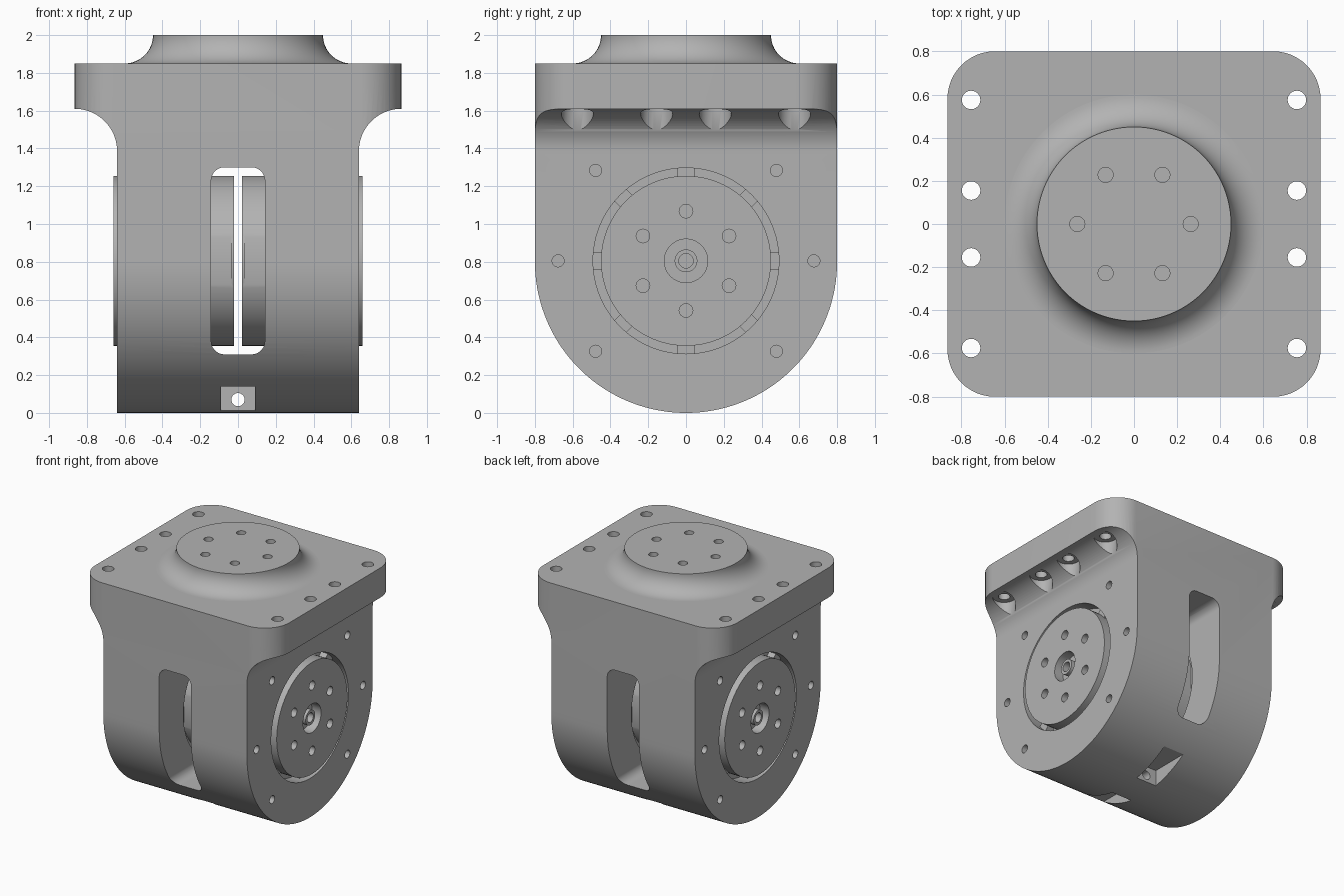
import bpy, bmesh, math
from math import cos, sin, pi, radians
from mathutils import Matrix, Vector

if "Cube" in bpy.data.objects:
    bpy.data.objects.remove(bpy.data.objects["Cube"], do_unlink=True)

grey = bpy.data.materials.new("plain_grey")
grey.use_nodes = True
grey.diffuse_color = (0.45, 0.45, 0.45, 1)
grey.node_tree.nodes["Principled BSDF"].inputs["Base Color"].default_value = (0.45, 0.45, 0.45, 1)

MID = 0.805  # height of the bore axis


def arc(cu, cv, r, a0, a1, n=16):
    return [(cu + r * cos(radians(a0 + (a1 - a0) * i / n)),
             cv + r * sin(radians(a0 + (a1 - a0) * i / n))) for i in range(n + 1)]


def circle(cu, cv, r, n=24):
    return arc(cu, cv, r, 0, 360, n)[:-1]


def round_rect(u0, u1, v0, v1, r, n=12):
    return (arc(u1 - r, v1 - r, r, 0, 90, n) + arc(u0 + r, v1 - r, r, 90, 180, n)
            + arc(u0 + r, v0 + r, r, 180, 270, n) + arc(u1 - r, v0 + r, r, 270, 360, n))


def place(axis, u, v, t):
    return Vector({"x": (t, u, v), "y": (u, t, v), "z": (u, v, t)}[axis])


def finish(name, bm):
    bmesh.ops.recalc_face_normals(bm, faces=bm.faces)
    mesh = bpy.data.meshes.new(name)
    bm.to_mesh(mesh)
    bm.free()
    mesh.materials.append(grey)
    ob = bpy.data.objects.new(name, mesh)
    bpy.context.collection.objects.link(ob)
    return ob


def prisms(name, axis, outlines, lo, hi):
    """Straight extrusions of closed outlines along one axis."""
    bm = bmesh.new()
    for pts in outlines:
        a = [bm.verts.new(place(axis, u, v, lo)) for u, v in pts]
        b = [bm.verts.new(place(axis, u, v, hi)) for u, v in pts]
        bm.faces.new(a)
        bm.faces.new(b[::-1])
        for i in range(len(a)):
            j = (i + 1) % len(a)
            bm.faces.new((a[i], a[j], b[j], b[i]))
    return finish(name, bm)


def lathe(name, axis, profile, centre, closed=False, steps=96):
    """Turn (radius, position) points about an axis."""
    bm = bmesh.new()
    vs = [bm.verts.new(place(axis, r, 0, t)) for r, t in profile]
    es = [bm.edges.new(p) for p in zip(vs, vs[1:])]
    if closed:
        es.append(bm.edges.new((vs[-1], vs[0])))
    bmesh.ops.spin(bm, geom=vs + es, cent=(0, 0, 0), axis=place(axis, 0, 0, 1),
                   angle=2 * pi, steps=steps, use_duplicate=False)
    bmesh.ops.remove_doubles(bm, verts=bm.verts, dist=1e-5)
    bmesh.ops.translate(bm, verts=bm.verts, vec=centre)
    return finish(name, bm)


def boolean(ob, tool, op="DIFFERENCE"):
    mod = ob.modifiers.new("cut", "BOOLEAN")
    mod.operation, mod.solver, mod.object = op, "EXACT", tool
    bpy.context.view_layer.objects.active = ob
    bpy.ops.object.modifier_apply(modifier=mod.name)
    bpy.data.objects.remove(tool, do_unlink=True)


def ring_of(r, count, start, cv=0.0):
    return [(r * cos(radians(start) + 2 * pi * i / count),
             cv + r * sin(radians(start) + 2 * pi * i / count)) for i in range(count)]


# Housing: front outline, rounded plan and U-shaped side outline intersected
half = [(0.64, -0.1)] + arc(0.865, 1.385, 0.225, 180, 90, 20) + [(0.865, 1.85)]
housing = prisms("housing", "y", [half + [(-u, v) for u, v in half[::-1]]], -1, 1)
boolean(housing, prisms("plan", "z", [round_rect(-0.865, 0.865, -0.8005, 0.8005, 0.22)], -1, 3), "INTERSECT")
u_shape = arc(0, 0.8, 0.8, 180, 360, 72) + [(0.8, 2.5), (-0.8, 2.5)]
boolean(housing, prisms("u_shape", "x", [u_shape], -2, 2), "INTERSECT")

# Bore and the slot through front and back
boolean(housing, prisms("bore", "x", [circle(0, MID, 0.492, 96)], -1, 1))
boolean(housing, prisms("slot", "y", [round_rect(-0.142, 0.142, 0.31, 1.3, 0.07)], -1, 1))

# Mounting holes and their counterbores
mounts = [(x, y) for x in (-0.755, 0.755) for y in (-0.575, -0.155, 0.155, 0.575)]
boolean(housing, prisms("mount_holes", "z", [circle(x, y, 0.043) for x, y in mounts], 1.3, 2))
boolean(housing, prisms("counterbores", "z", [circle(x, y, 0.085, 32) for x, y in mounts], 1.3, 1.609))

# Screw holes in the side faces
side_holes = [(s * r * cos(a), MID + r * sin(a)) for s in (-1, 1) for r in (0.677,)
              for a in (-pi / 4, 0, pi / 4)]
for s in (-1, 1):
    lo, hi = sorted((s * 0.52, s * 0.8))
    boolean(housing, prisms("side_holes", "x", [circle(u, v, 0.032) for u, v in side_holes], lo, hi))

# Notches under the front and back, joined by a small hole
for lo, hi in ((-1, -0.14), (0.14, 1)):
    boolean(housing, prisms("notch", "y", [[(-0.09, -0.1), (0.09, -0.1), (0.09, 0.14), (-0.09, 0.14)]], lo, hi))
boolean(housing, prisms("pin_hole", "y", [circle(0, 0.07, 0.035)], -1, 1))

# Top flange with a concave flare
flare = [(0, 1.8), (0.6, 1.8)] + arc(0.6, 2.0, 0.15, 270, 180, 16) + [(0, 2.0)]
flange = lathe("top_flange", "z", flare, (0, 0, 0))
boolean(flange, prisms("flange_holes", "z", [circle(u, v, 0.035) for u, v in ring_of(0.263, 6, 0)], 1.9, 2.1))
parts = [housing, flange]

# Rotor, groove floor and groove tabs on each side
for s, side in ((1, "left"), (-1, "right")):
    def span(a, b):
        return sorted((s * a, s * b))

    profile = [(0, 0.02), (0.45, 0.02), (0.45, 0.66), (0.115, 0.66), (0.115, 0.58),
               (0.06, 0.58), (0.06, 0.645), (0.038, 0.645), (0.038, 0.54), (0, 0.54)]
    rotor = lathe(side + "_rotor", "x", [(r, s * t) for r, t in profile], (0, 0, MID))
    boolean(rotor, prisms("holes", "x", [circle(u, v, 0.036) for u, v in ring_of(0.263, 6, 90, MID)], *span(0.56, 0.8)))
    boolean(rotor, prisms("inner_holes", "x", [circle(u, v, 0.025) for u, v in ring_of(0.4, 8, 0, MID)], *span(-0.05, 0.1)))
    # Flats on the front and back of the rim
    for lo, hi in ((-0.6, -0.432), (0.432, 0.6)):
        flat = [(lo, 0.6), (hi, 0.6), (hi, 1.0), (lo, 1.0)]
        boolean(rotor, prisms("flat", "x", [flat], *span(0.035, 0.18)))

    floor = lathe(side + "_groove_floor", "x",
                  [(r, s * t) for r, t in ((0.44, 0.18), (0.5, 0.18), (0.5, 0.52), (0.44, 0.52))],
                  (0, 0, MID), closed=True)
    tab = [(0.44, -0.045), (0.495, -0.045), (0.495, 0.045), (0.44, 0.045)]
    outlines = [[(u * cos(a) - v * sin(a), MID + u * sin(a) + v * cos(a)) for u, v in tab]
                for a in (k * pi / 4 for k in range(8))]
    tabs = prisms(side + "_groove_tabs", "x", outlines, *span(0.5, 0.58))
    parts += [rotor, floor, tabs]

# Smooth the curved faces and keep the edges sharp
for ob in parts:
    bpy.ops.object.select_all(action="DESELECT")
    ob.select_set(True)
    bpy.context.view_layer.objects.active = ob
    bpy.ops.object.shade_smooth_by_angle(angle=radians(30))
